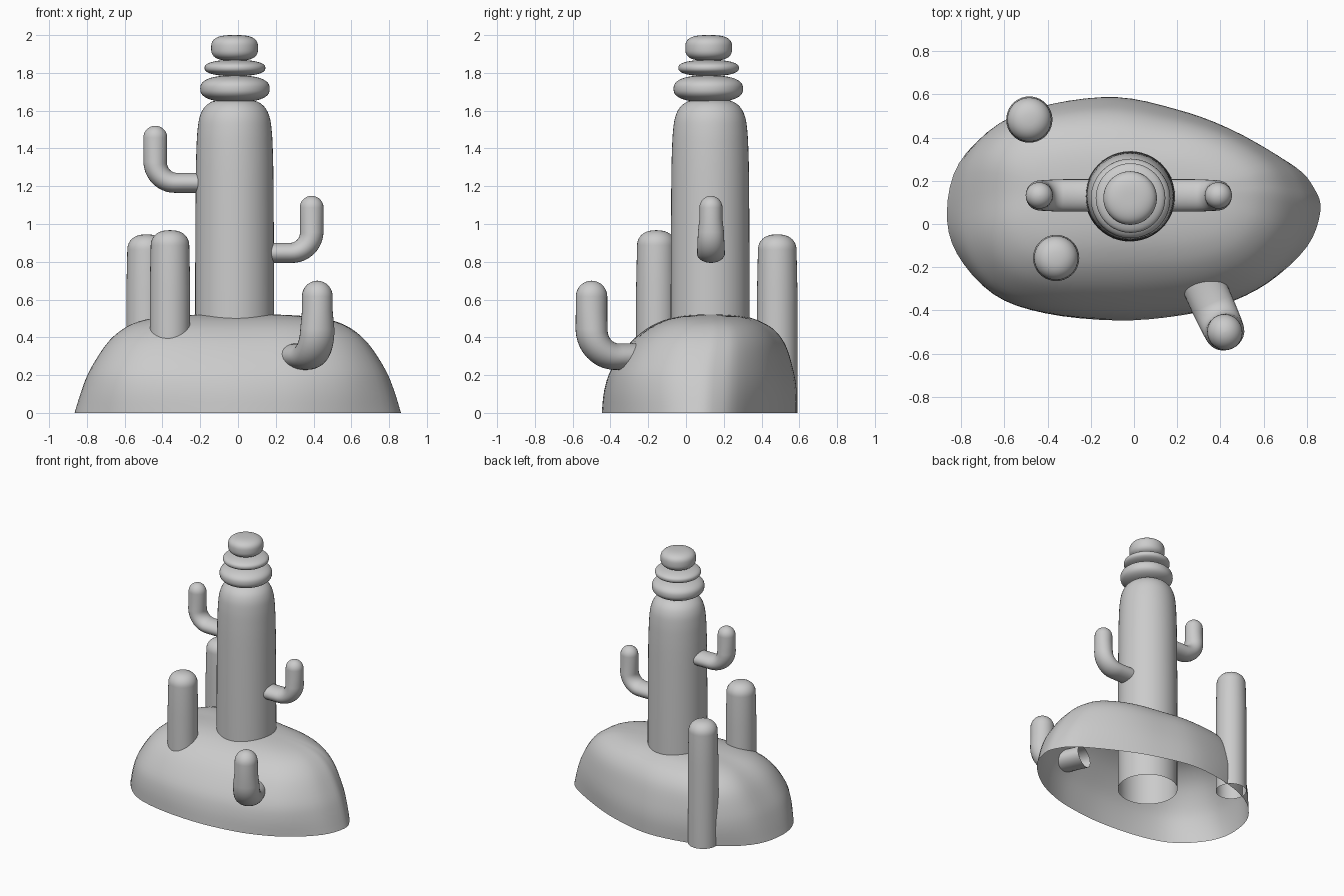
import bpy, bmesh
from math import sin, cos, pi, atan2
from mathutils import Vector, Matrix

if "Cube" in bpy.data.objects:
    bpy.data.objects.remove(bpy.data.objects["Cube"])


def smooth(pts, steps, closed=False):
    """Catmull-Rom interpolation through a few control points."""
    pts = [Vector(p) for p in pts]
    n = len(pts)
    get = (lambda i: pts[i % n]) if closed else (lambda i: pts[min(max(i, 0), n - 1)])
    out = []
    for i in range(n if closed else n - 1):
        a, b, c, d = get(i - 1), get(i), get(i + 1), get(i + 2)
        for k in range(steps):
            t = k / steps
            out.append(0.5 * (2 * b + (c - a) * t + (2 * a - 5 * b + 4 * c - d) * t * t
                              + (3 * b - a - 3 * c + d) * t ** 3))
    if not closed:
        out.append(pts[-1])
    return out


def skin(name, rings, cap_start=False, cap_end=True, matrix=Matrix()):
    """Join rings of points into one smooth surface."""
    bm = bmesh.new()
    rows = [[bm.verts.new(p) for p in ring] for ring in rings]
    n = len(rows[0])
    for a, b in zip(rows, rows[1:]):
        for i in range(n):
            j = (i + 1) % n
            bm.faces.new((a[i], a[j], b[j], b[i]))
    for row, wanted in ((rows[0][::-1], cap_start), (rows[-1], cap_end)):
        if wanted:
            bm.faces.new(row)
    bm.transform(matrix)
    bmesh.ops.recalc_face_normals(bm, faces=bm.faces)
    me = bpy.data.meshes.new(name)
    bm.to_mesh(me)
    bm.free()
    me.shade_smooth()
    ob = bpy.data.objects.new(name, me)
    bpy.context.collection.objects.link(ob)
    return ob


def lathe(name, profile, x, y, cap_start=False, sides=48):
    rings = [[(x + r * cos(2 * pi * i / sides), y + r * sin(2 * pi * i / sides), z)
              for i in range(sides)] for r, z in profile]
    return skin(name, rings, cap_start)


def stone(name, x, y, r, z0, z1, power):
    """Rounded pebble with a superellipse profile."""
    h, mid, prof = (z1 - z0) / 2, (z0 + z1) / 2, []
    for k in range(1, 32):
        a = -pi / 2 + pi * k / 32
        s = sin(a)
        prof.append((r * cos(a) ** (2 / power),
                     mid + h * (1 if s > 0 else -1) * abs(s) ** (2 / power)))
    return lathe(name, prof, x, y, cap_start=True)


def arm(name, x, y, z, heading, size=1.0):
    """Bent cactus arm: open flat stub, elbow, then an upright rounded tip."""
    bend, top, tip = 0.11, 0.302, 0.063
    path = [(-0.245, 0, 0), (-0.18, 0, 0)]
    path += [(-bend + bend * sin(a), bend - bend * cos(a), a)
             for a in [pi / 2 * k / 10 for k in range(11)]]
    path += [(0, 0.18, pi / 2), (0, top - tip, pi / 2)]
    stations = []
    for i, (u, w, a) in enumerate(path):
        f = a / (pi / 2)
        wide = 0.075 - 0.006 * f - (0.008 if w > 0.15 else 0)
        stations.append((u, w, a, 0.053 + 0.010 * f, wide))
    for k in range(1, 9):
        a = pi / 2 * k / 8.2
        stations.append((0, top - tip + tip * sin(a), pi / 2, 0.063 * cos(a), 0.061 * cos(a)))
    rings = []
    for u, w, a, rn, rb in stations:
        ring = []
        for i in range(28):
            t = 2 * pi * i / 28
            ring.append((u - sin(a) * rn * cos(t), rb * sin(t), w + cos(a) * rn * cos(t)))
        rings.append(ring)
    m = Matrix.Translation((x, y, z)) @ Matrix.Rotation(heading, 4, 'Z') @ Matrix.Scale(size, 4)
    return skin(name, rings, matrix=m)


def post(name, x, y, z0, z1):
    prof = [(0.107, z0), (0.107, z1 - 0.3), (0.102, z1 - 0.08)]
    prof += [(0.102 * cos(a) ** 0.8, z1 - 0.08 + 0.08 * sin(a))
             for a in [pi / 2 * k / 10.2 for k in range(1, 11)]]
    return lathe(name, prof, x, y, sides=36)


# Egg-shaped hollow mound: footprint and height profile (z, x scale, y scale, y centre)
outline = [(0.862, 0.06), (0.833, 0.165), (0.735, 0.272), (0.44, 0.435), (0.2, 0.528),
           (-0.08, 0.586), (-0.38, 0.55), (-0.63, 0.455), (-0.81, 0.28), (-0.865, 0.06),
           (-0.82, -0.135), (-0.65, -0.325), (-0.41, -0.413), (-0.08, -0.446),
           (0.2, -0.425), (0.41, -0.375), (0.62, -0.272), (0.80, -0.105)]
footprint = smooth(outline, 4, closed=True)
levels = smooth([(0, 1, 1, 0.07), (0.12, 0.957, 0.985, 0.076), (0.23, 0.903, 0.93, 0.085),
                 (0.36, 0.805, 0.80, 0.11), (0.44, 0.705, 0.655, 0.125),
                 (0.485, 0.595, 0.50, 0.13), (0.509, 0.45, 0.35, 0.135),
                 (0.52, 0.25, 0.18, 0.135), (0.523, 0.02, 0.02, 0.135)], 4)
rings = []
for z, sx, sy, yc in levels:
    ring = []
    for p in footprint:
        a, b = p.x / 0.865, (p.y - 0.07) / 0.516
        # fuller corners towards the top
        bulge = 1 + 0.13 * z / 0.52 * (2 * a * b / (a * a + b * b)) ** 2
        ring.append((p.x * sx * bulge, yc + (p.y - 0.07) * sy * bulge, z))
    rings.append(ring)
skin("mound", rings)

# Main cactus trunk, open underneath
CX, CY = -0.018, 0.128
trunk = smooth([(0.209, 0), (0.209, 0.6), (0.206, 1.2), (0.202, 1.4), (0.196, 1.5),
                (0.184, 1.57), (0.156, 1.622), (0.105, 1.653), (0.01, 1.662)], 4)
lathe("trunk", trunk, CX, CY)

# Stacked stones on top
stone("lower_stone", CX + 0.002, 0.118, 0.184, 1.645, 1.787, 2.5)
stone("middle_stone", -0.016, 0.12, 0.161, 1.783, 1.869, 2.4)
stone("upper_stone", CX, 0.12, 0.124, 1.864, 2.0, 2.9)

# Arms on the trunk and the small one on the mound
arm("left_arm", -0.438, 0.132, 1.218, pi)
arm("right_arm", 0.39, 0.132, 0.847, 0)
arm("mound_arm", 0.42, -0.50, 0.298, atan2(-0.21, 0.095), 1.33)

# Side posts
post("back_post", -0.484, 0.483, 0, 0.945)
post("front_post", -0.36, -0.157, 0.28, 0.967)
